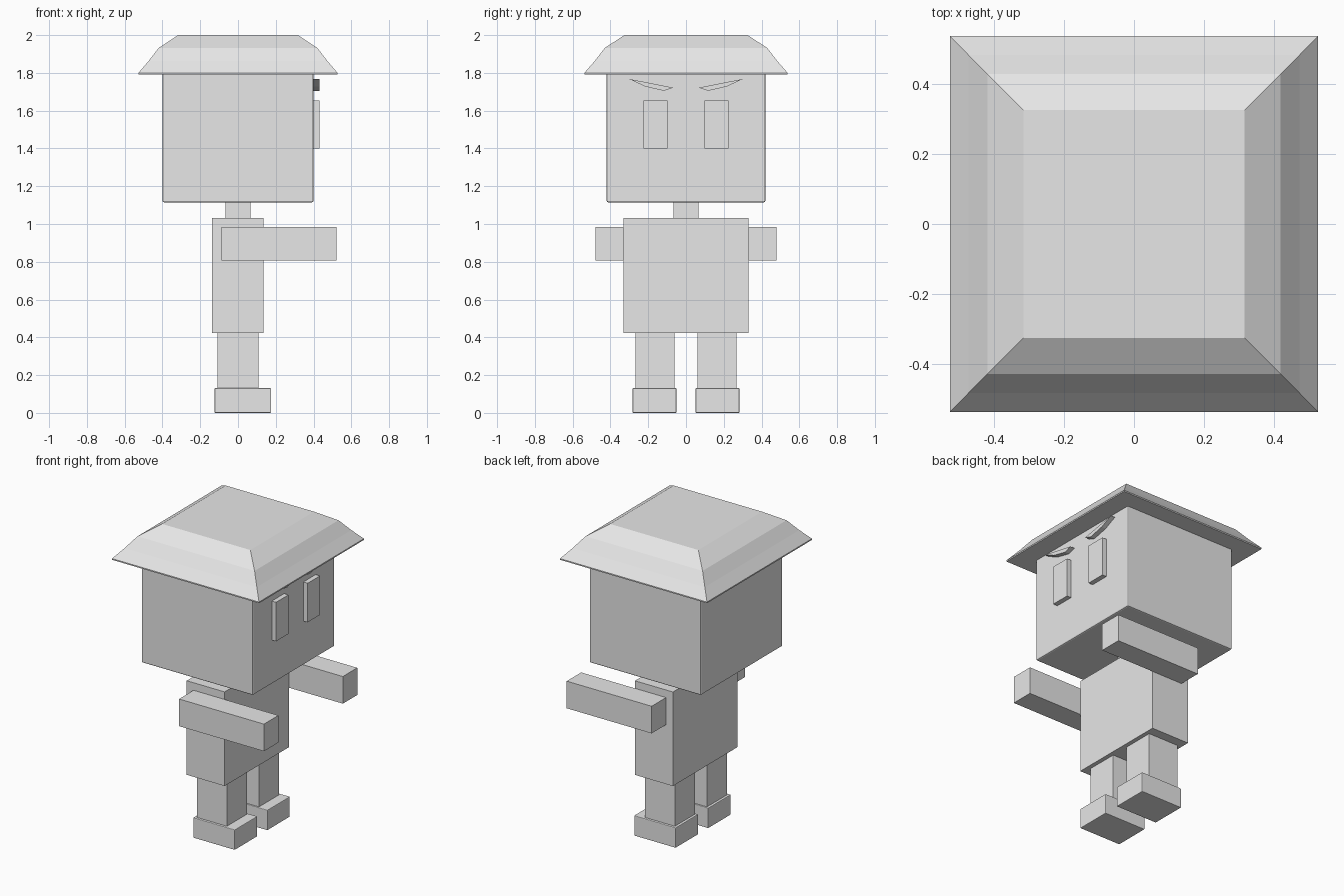
import bpy
import bmesh

cube = bpy.data.objects.get("Cube")
if cube:
    bpy.data.objects.remove(cube, do_unlink=True)

grey = bpy.data.materials.new("plain grey")
grey.use_nodes = True
grey.diffuse_color = (0.8, 0.8, 0.8, 1)
grey.node_tree.nodes["Principled BSDF"].inputs["Base Color"].default_value = (0.8, 0.8, 0.8, 1)


def loft(name, rings, bevel=0.0):
    """Join a stack of matching point rings into one closed, flat-shaded solid."""
    bm = bmesh.new()
    loops = [[bm.verts.new(p) for p in ring] for ring in rings]
    n = len(loops[0])
    bm.faces.new(loops[0])
    bm.faces.new(loops[-1])
    for a, b in zip(loops, loops[1:]):
        for i in range(n):
            j = (i + 1) % n
            bm.faces.new((a[i], a[j], b[j], b[i]))
    bmesh.ops.recalc_face_normals(bm, faces=bm.faces[:])
    mesh = bpy.data.meshes.new(name)
    bm.to_mesh(mesh)
    bm.free()
    mesh.materials.append(grey)
    obj = bpy.data.objects.new(name, mesh)
    bpy.context.collection.objects.link(obj)
    if bevel:
        mod = obj.modifiers.new("soft edges", "BEVEL")
        mod.width = bevel
        mod.segments = 2
    return obj


def rect(x0, x1, y0, y1, z):
    return [(x0, y0, z), (x1, y0, z), (x1, y1, z), (x0, y1, z)]


def box(name, x, y, z, bevel=0.0):
    return loft(name, [rect(*x, *y, h) for h in z], bevel)


# Head, neck and torso
box("head", (-0.40, 0.40), (-0.42, 0.42), (1.115, 1.80), 0.008)
box("neck", (-0.066, 0.066), (-0.066, 0.066), (1.02, 1.13))
box("torso", (-0.137, 0.135), (-0.33, 0.33), (0.423, 1.033))

# Stepped hat with a thin rim: half width, half depth, height
hat_profile = [(0.527, 0.538, 1.792), (0.527, 0.538, 1.80), (0.474, 0.484, 1.862),
               (0.42, 0.43, 1.932), (0.317, 0.326, 2.0)]
loft("hat", [rect(-w, w, -d, d, z) for w, d, z in hat_profile])

# Limbs and face parts, repeated on both sides; the face looks along +x
brow = [(0.302, 1.768), (0.068, 1.722), (0.116, 1.705), (0.217, 1.728)]
for side, s in (("back", 1), ("front", -1)):
    def span(a, b):
        return sorted((s * a, s * b))
    box(side + "_arm", (-0.088, 0.521), span(0.33, 0.478), (0.808, 0.984))
    box(side + "_leg", (-0.108, 0.108), span(0.061, 0.268), (0.12, 0.43))
    box(side + "_foot", (-0.124, 0.175), span(0.051, 0.283), (0.0, 0.131), 0.004)
    box(side + "_eye", (0.39, 0.431), span(0.098, 0.225), (1.40, 1.653))
    loft(side + "_eyebrow", [[(x, s * y, z) for y, z in brow] for x in (0.39, 0.431)])
